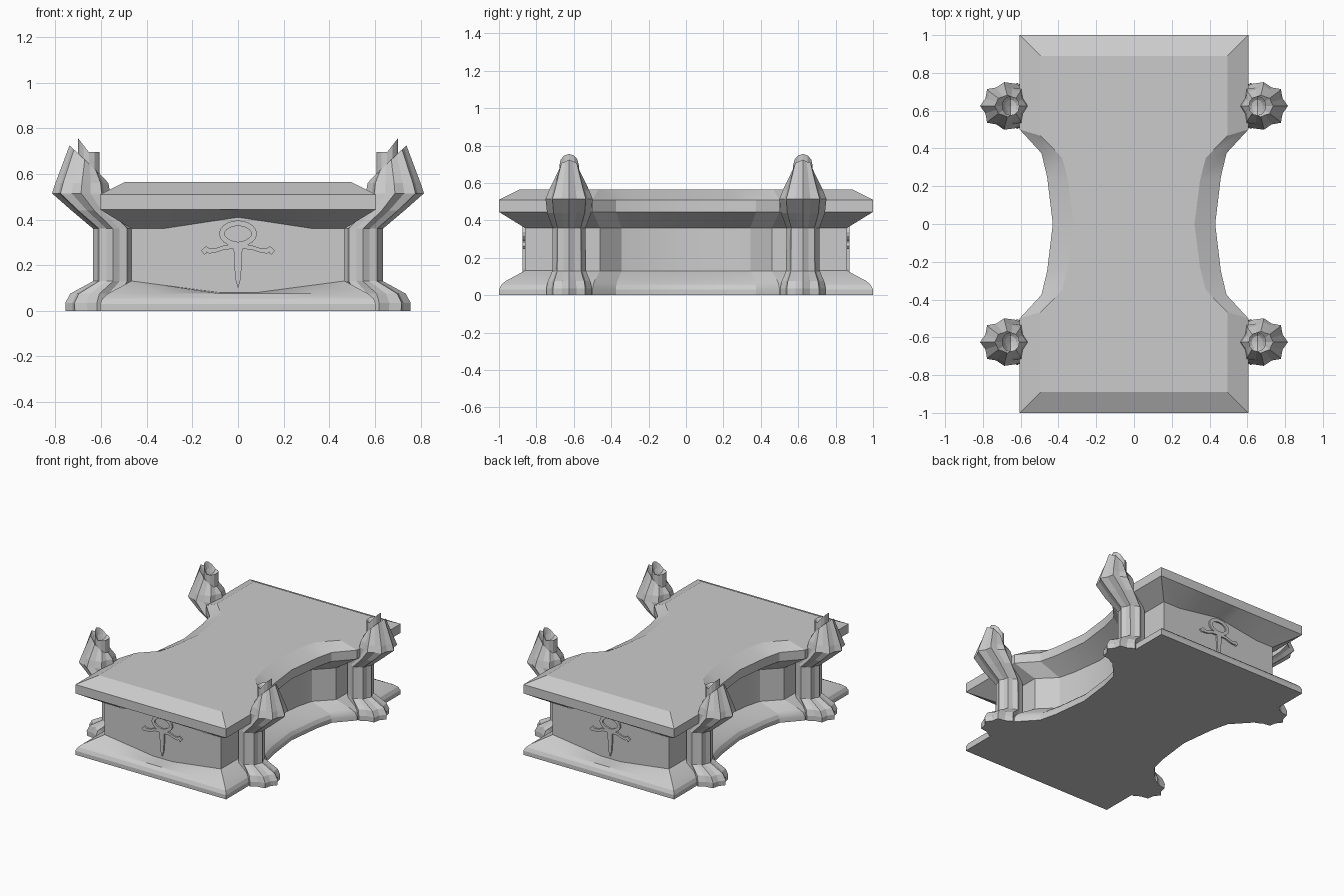
import bpy, bmesh
from math import sin, cos, pi, radians

if "Cube" in bpy.data.objects:
    bpy.data.objects.remove(bpy.data.objects["Cube"])

# quarter outline of the slab, from the middle of one end round to the waist
QUARTER = [(0, 1), (.08, 1), (.33, 1), (.605, 1), (.605, .5), (.49, .375), (.46, .25), (.43, 0)]


def finish(name, bm, smooth=False):
    bmesh.ops.recalc_face_normals(bm, faces=bm.faces[:])
    me = bpy.data.meshes.new(name)
    bm.to_mesh(me)
    bm.free()
    ob = bpy.data.objects.new(name, me)
    bpy.context.collection.objects.link(ob)
    if smooth:
        bpy.ops.object.select_all(action='DESELECT')
        ob.select_set(True)
        bpy.context.view_layer.objects.active = ob
        bpy.ops.object.shade_smooth_by_angle(angle=radians(22))
    return ob


def loft(name, rings, cap_first=False, cap_last=False, tip=None, smooth=False):
    bm = bmesh.new()
    rows = [[bm.verts.new(p) for p in r] for r in rings]
    n = len(rows[0])
    for a, b in zip(rows, rows[1:]):
        for i in range(n):
            j = (i + 1) % n
            bm.faces.new((a[i], a[j], b[j], b[i]))
    if cap_first:
        bm.faces.new(rows[0][::-1])
    if cap_last:
        bm.faces.new(rows[-1])
    if tip:
        c = bm.verts.new(tip)
        for i in range(n):
            bm.faces.new((rows[-1][i], rows[-1][(i + 1) % n], c))
    return finish(name, bm, smooth)


def outline(d, height):
    """Closed outline inset by d; height is a number or a function of x on the ends."""
    q = []
    for x, y in QUARTER:
        nx = x - d if (y < 1 or x > .6) else x
        ny = y - d if y == 1 else y * (1 - .6 * d)
        z = height
        if callable(height):
            z = height(nx) if y == 1 else height(.46)
        q.append((nx, ny, z))
    lower = [(x, -y, z) for x, y, z in q[-2::-1]]
    half = q + lower
    return half + [(-x, y, z) for x, y, z in half[-2:0:-1]]


def wall_foot(x):      # wall edge dips at the middle of each end
    return .08 if x <= .08 else .08 + .05 * (x - .08) / .38


def wall_head(x):      # wall edge rises to a peak at the middle of each end
    return .36 + .05 * max(0, 1 - x / .33)


# stone block: base, wall and slab
D = .138
loft("base", [outline(0, 0), outline(0, .03), outline(.012, .055), outline(.035, .075),
              outline(D, wall_foot)], cap_first=True, smooth=True)
loft("wall", [outline(D, wall_foot), outline(D, wall_head)], smooth=True)
loft("slab", [outline(D, wall_head), outline(0, .445), outline(0, .51), outline(.11, .565)],
     cap_last=True, smooth=True)

# ribbed legs: z, inner x, outer x, half width, rib depth
LEG = [(0, .48, .755, .122, .16), (.035, .48, .757, .122, .16), (.075, .48, .735, .114, .16),
       (.10, .47, .69, .102, .15), (.13, .46, .635, .09, .14), (.36, .46, .635, .088, .14),
       (.44, .53, .73, .118, .16), (.515, .56, .815, .126, .16), (.56, .568, .80, .108, .14)]
N = 16


def leg_ring(sx, sy, z, x0, x1, hw, rib, tilt=0):
    pts = []
    for i in range(N):
        a = 2 * pi * i / N
        r = 1 - rib * (i % 2)
        t = cos(a) * r
        pts.append((sx * ((x0 + x1) / 2 + (x1 - x0) / 2 * t),
                    sy * .625 + hw * sin(a) * r, z + tilt * (t + 1) / 2))
    return pts


for sx, side in ((-1, "left"), (1, "right")):
    for sy, end in ((-1, "front"), (1, "back")):
        rings = [leg_ring(sx, sy, *row) for row in LEG]
        rings.append(leg_ring(sx, sy, .60, .605, .738, .058, .1, .125))
        loft(f"{end}_{side}_leg", rings, cap_first=True, tip=(sx * .665, sy * .625, .61))
        # stub with a pointed lip inside the bud
        stub = []
        for z, lip, r in ((.56, 0, .047), (.655, 0, .047), (.695, .06, .047), (.68, .03, .03)):
            stub.append([(sx * (.653 + r * cos(k * pi / 6)), sy * .625 + 1.1 * r * sin(k * pi / 6),
                          z + lip * max(0, cos(k * pi / 6))) for k in range(12)])
        loft(f"{end}_{side}_leg_stub", stub, tip=(sx * .653, sy * .625, .675))


def relief(name, path, sign, closed=False):
    """Raised band on the end wall along (x, z, half width) points."""
    n = len(path)
    rings = []
    for i, (x, z, w) in enumerate(path):
        a = path[(i - 1) % n if closed else max(i - 1, 0)]
        b = path[(i + 1) % n if closed else min(i + 1, n - 1)]
        dx, dz = b[0] - a[0], b[1] - a[1]
        l = (dx * dx + dz * dz) ** .5
        ox, oz = -dz / l * w, dx / l * w
        rings.append([(x + s * ox, sign * y, z + s * oz)
                      for s, y in ((1, .855), (1, .873), (-1, .873), (-1, .855))])
    if closed:
        rings.append(rings[0])
    loft(name, rings, not closed, not closed)


# carved ornament on both ends: loop, tapering blade and two curled arms
LOOP = [(.071 * cos(a) * (1 - .25 * max(0, -sin(a)) ** 3), .337 + .047 * sin(a), .012)
        for a in (2 * pi * k / 20 for k in range(20))]
ARM = [(.01, .282, .011), (.06, .278, .009), (.10, .264, .009), (.125, .262, .011),
       (.14, .272, .012), (.15, .262, .012), (.142, .25, .006)]
for sign, end in ((-1, "front"), (1, "back")):
    relief(f"{end}_ornament_loop", LOOP, sign, True)
    relief(f"{end}_ornament_blade", [(0, .29, .02), (0, .2, .016), (0, .14, .012), (0, .103, .001)], sign)
    for s, side in ((-1, "left"), (1, "right")):
        relief(f"{end}_ornament_{side}_arm", [(s * x, z, w) for x, z, w in ARM], sign)
